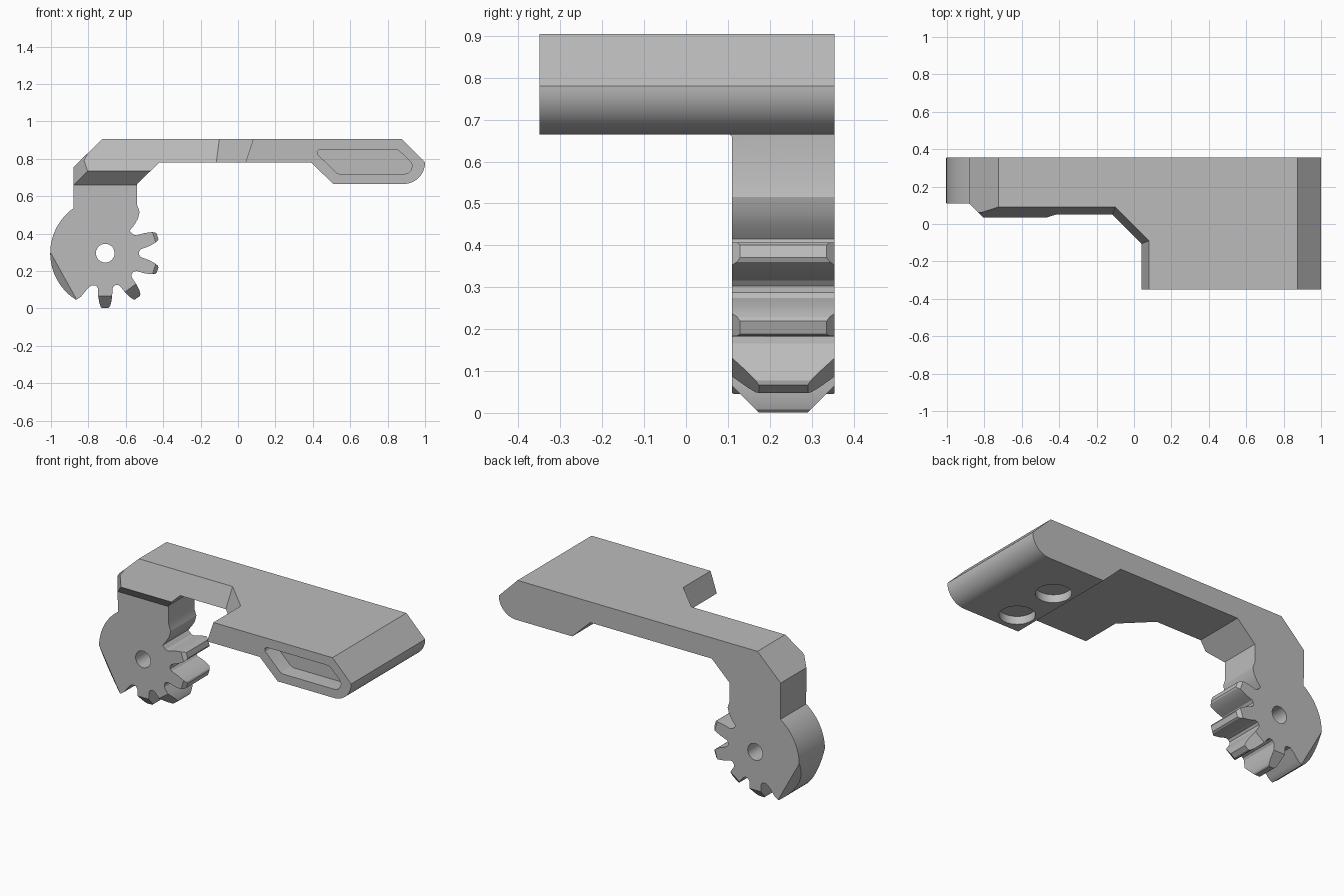
import bpy, bmesh
from math import sin, cos, radians
from mathutils import Vector

cube = bpy.data.objects.get("Cube")
if cube:
    bpy.data.objects.remove(cube)

HUB = Vector((-0.71, 0.295))
BACK, FRONT, GEAR_FRONT = 0.355, -0.35, 0.11

grey = bpy.data.materials.new("plain grey")
grey.use_nodes = True
grey.diffuse_color = (0.5, 0.5, 0.5, 1)
grey.node_tree.nodes["Principled BSDF"].inputs["Base Color"].default_value = (0.5, 0.5, 0.5, 1)


def arc(cx, cz, r, a0, a1, n):
    angles = [radians(a0 + (a1 - a0) * i / n) for i in range(n + 1)]
    return [(cx + r * cos(a), cz + r * sin(a)) for a in angles]


def around_hub(angle, dist, side):
    a = radians(angle)
    return (HUB.x + dist * cos(a) - side * sin(a), HUB.y + dist * sin(a) + side * cos(a))


def tooth(angle):
    half = [(0.174, 0.048), (0.188, 0.039), (0.235, 0.037), (0.268, 0.031), (0.287, 0.024), (0.294, 0.016)]
    return ([around_hub(angle, r, w) for r, w in half]
            + [around_hub(angle, r, -w) for r, w in reversed(half)])


def add_object(name, bm):
    bmesh.ops.recalc_face_normals(bm, faces=bm.faces)
    mesh = bpy.data.meshes.new(name)
    bm.to_mesh(mesh)
    bm.free()
    mesh.materials.append(grey)
    obj = bpy.data.objects.new(name, mesh)
    bpy.context.collection.objects.link(obj)
    return obj


def cutter(name, points):
    """Convex cutting block wrapped around the given points."""
    bm = bmesh.new()
    for p in points:
        bm.verts.new(p)
    bmesh.ops.convex_hull(bm, input=bm.verts)
    bmesh.ops.dissolve_limit(bm, angle_limit=0.001, verts=bm.verts, edges=bm.edges)
    obj = add_object(name, bm)
    obj.hide_render = True
    return obj


# Side outline: arm, padded end, gear teeth and round cam
outline = [(-0.88, 0.755), (-0.725, 0.905), (0.875, 0.905)]
outline += arc(0.885, 0.78, 0.115, 0, -90, 16)
outline += [(0.51, 0.665), (0.39, 0.78), (-0.42, 0.78), (-0.54, 0.665), (-0.54, 0.555),
            (-0.526, 0.515), (-0.535, 0.48), (-0.555, 0.445), (-0.58, 0.415)]
for angle in (18, -18, -54, -90):
    outline += tooth(angle)
outline += [(-0.785, 0.122), (-0.805, 0.105), (-0.84, 0.062), (-0.855, 0.052)]
outline += arc(HUB.x, HUB.y, 0.294, 238, 125, 28)

bm = bmesh.new()
face = bm.faces.new([bm.verts.new((x, FRONT, z)) for x, z in outline])
side = bmesh.ops.extrude_face_region(bm, geom=[face])
moved = [v for v in side["geom"] if isinstance(v, bmesh.types.BMVert)]
bmesh.ops.translate(bm, verts=moved, vec=(0, BACK - FRONT, 0))
handle = add_object("geared_handle", bm)

cutters = []

# Narrow neck of the arm with its bevelled upper edge
plan = [(-2, -0.01), (-0.14, -0.01), (-0.02, -0.13), (-0.02, -1), (-2, -1)]
grow = [(0, 0.1125), (0.045, 0.1125), (0.1125, 0.045), (0.1125, 0), (0, 0)]
pts = [(x, y, z) for x, y in plan for z in (0.6, 0.835)]
pts += [(x + dx, y + dy, 0.94) for (x, y), (dx, dy) in zip(plan, grow)]
cutters.append(cutter("neck_cutter", pts))

# Sloped underside and thin gear section
section = [(GEAR_FRONT, -0.3), (GEAR_FRONT, 0.659), (-0.065, 0.834), (-0.6, 0.834), (-0.6, -0.3)]
cutters.append(cutter("underside_cutter", [(x, y, z) for x in (-1.3, -0.2) for y, z in section]))

# Slanted corner and bevelled end of the neck
corner = [(-1, 0.23), (-0.6, -0.17), (-1, -0.17)]
cutters.append(cutter("corner_cutter", [(x, y, z) for x, y in corner for z in (0.6, 1)]))
top = Vector((-0.725, 0.065, 0.905))
bevel = [top, top + Vector((0.05, -0.15, -0.14)), top + Vector((-0.1, -0.2, 0.1))]
cutters.append(cutter("end_bevel_cutter",
                      [p + Vector((1, 0, 1)) * s for p in bevel for s in (-0.3, 0.3)]))

# Chamfers on both sides of each tooth tip and of the cam
middle = (GEAR_FRONT + BACK) / 2
for angle, dist, width in [(18, 0.275, 0.06), (-18, 0.275, 0.06), (-54, 0.23, 0.06),
                           (-90, 0.23, 0.06), (-151, 0.254, 0.17)]:
    for mirror in (1, -1):
        pts = []
        for d, y in [(-0.05, -0.05), (0.1, 0.1), (0.1, -0.05)]:
            for w in (-width, width):
                x, z = around_hub(angle, dist + d, w)
                pts.append((x, middle + mirror * (GEAR_FRONT + y - middle), z))
        cutters.append(cutter("tip_cutter", pts))

# Axle hole
cutters.append(cutter("axle_cutter", [(x, y, z) for x, z in arc(HUB.x, HUB.y, 0.05, 0, 348.75, 31)
                                      for y in (0, 0.5)]))

# Long pocket in the front of the padded end
pocket = [(0.435, 0.85), (0.845, 0.85), (0.86, 0.844), (0.922, 0.785), (0.932, 0.765), (0.925, 0.738),
          (0.91, 0.724), (0.89, 0.718), (0.545, 0.718), (0.525, 0.726), (0.427, 0.823), (0.423, 0.838)]
cutters.append(cutter("pocket_cutter", [(x, y, z) for x, z in pocket for y in (-0.5, -0.25)]))

# Two shallow round recesses underneath
for cy in (0.08, -0.22):
    cutters.append(cutter("recess_cutter", [(x, y, z) for x, y in arc(0.625, cy, 0.097, 0, 350, 35)
                                            for z in (0.6, 0.713)]))

# Carve, then bake the result
for c in cutters:
    mod = handle.modifiers.new(c.name, "BOOLEAN")
    mod.operation = "DIFFERENCE"
    mod.solver = "EXACT"
    mod.object = c
carved = bpy.data.meshes.new_from_object(handle.evaluated_get(bpy.context.evaluated_depsgraph_get()))
handle.modifiers.clear()
handle.data = carved
for c in cutters:
    bpy.data.objects.remove(c)

bpy.ops.object.select_all(action="DESELECT")
handle.select_set(True)
bpy.context.view_layer.objects.active = handle
bpy.ops.object.shade_smooth_by_angle(angle=radians(25))
